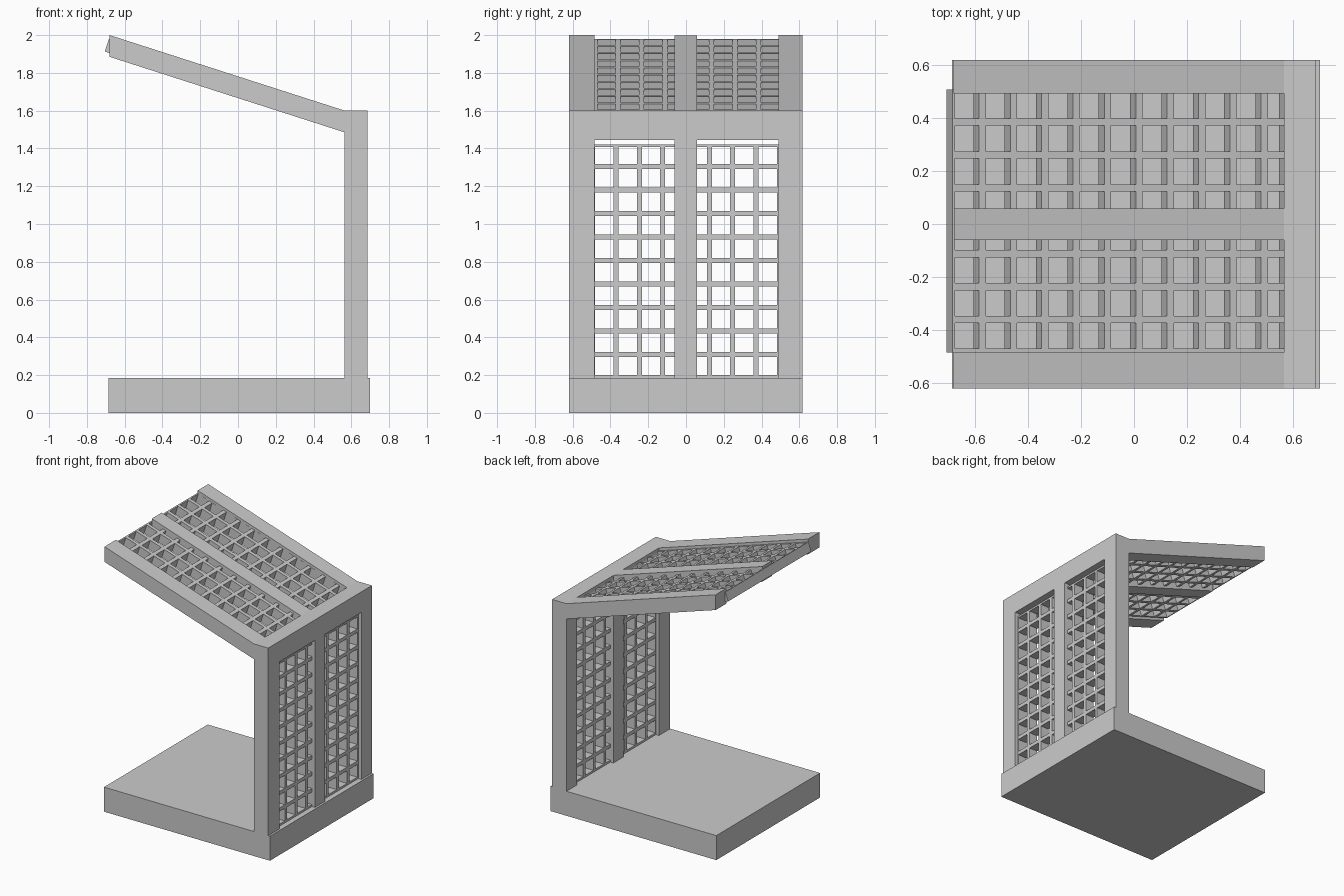
import bpy, bmesh, math
from mathutils import Vector

if "Cube" in bpy.data.objects:
    bpy.data.objects.remove(bpy.data.objects["Cube"])


def finish(name, bm):
    bmesh.ops.recalc_face_normals(bm, faces=bm.faces[:])
    me = bpy.data.meshes.new(name)
    bm.to_mesh(me)
    bm.free()
    ob = bpy.data.objects.new(name, me)
    bpy.context.collection.objects.link(ob)
    return ob


def thicken(bm, offset):
    """Turn flat faces into a closed slab by extruding along offset."""
    ext = bmesh.ops.extrude_face_region(bm, geom=bm.faces[:], use_keep_orig=True)
    verts = [g for g in ext["geom"] if isinstance(g, bmesh.types.BMVert)]
    bmesh.ops.translate(bm, verts=verts, vec=offset)


def prism(name, profile, y0, y1):
    """Extrude an xz outline from y0 to y1."""
    bm = bmesh.new()
    bm.faces.new([bm.verts.new((x, y0, z)) for x, z in profile])
    thicken(bm, Vector((0, y1 - y0, 0)))
    return finish(name, bm)


def lattice(name, y_bars, s_bars, origin, along, depth):
    """Grid panel: bars across y and bars along a direction, as one slab."""
    ys = [v for bar in y_bars for v in bar]
    ss = [v for bar in s_bars for v in bar]
    bm = bmesh.new()
    grid = [[bm.verts.new(origin + along * s + Vector((0, y, 0))) for s in ss] for y in ys]
    for i in range(len(ys) - 1):
        for j in range(len(ss) - 1):
            if i % 2 == 0 or j % 2 == 0:
                bm.faces.new((grid[i][j], grid[i + 1][j], grid[i + 1][j + 1], grid[i][j + 1]))
    thicken(bm, depth)
    return finish(name, bm)


def bars(start, pitch, count, width=0.027):
    return [(start + pitch * k - width / 2, start + pitch * k + width / 2) for k in range(count)]


# Base slab
prism("base", [(-0.685, 0), (0.70, 0), (0.70, 0.185), (-0.685, 0.185)], -0.619, 0.617)

# Three bent frames: upright post running into a sloping roof rail
SLOPE = 0.4 / 1.245
for name, y0, y1, end in (("front_frame", -0.619, -0.484, -0.68),
                          ("middle_frame", -0.061, 0.058, -0.677),
                          ("back_frame", 0.491, 0.617, -0.68)):
    rise = (0.565 - end) * SLOPE
    prism(name, [(0.565, 0.185), (0.685, 0.185), (0.685, 1.6), (0.565, 1.6),
                 (end, 1.6 + rise), (end, 1.485 + rise), (0.565, 1.485)], y0, y1)

# Header beams joining the frames at the bend
for name, y0, y1 in (("front_header", -0.484, -0.061), ("back_header", 0.058, 0.491)):
    prism(name, [(0.565, 1.445), (0.685, 1.445), (0.685, 1.6), (0.565, 1.6)], y0, y1)

# Wall lattice, recessed between the posts
lattice("wall_lattice", bars(-0.494, 0.1235, 9),
        [(0.185, 0.2)] + bars(0.3085, 0.1245, 9) + [(1.408, 1.422)],
        Vector((0.59, 0, 0)), Vector((0, 0, 1)), Vector((0.07, 0, 0)))

# Roof lattice, poking out slightly past the rail ends
angle = math.atan(SLOPE)
lattice("roof_lattice",
        [(-0.4845, -0.468)] + bars(-0.36, 0.124, 7) + [(0.4905, 0.506)],
        [(0, 0.01)] + bars(0.1185, 0.124, 10) + [(1.314, 1.34)],
        Vector((-0.705, 0, 1.913)),
        Vector((math.cos(angle), 0, -math.sin(angle))),
        Vector((math.sin(angle), 0, math.cos(angle))) * 0.07)
